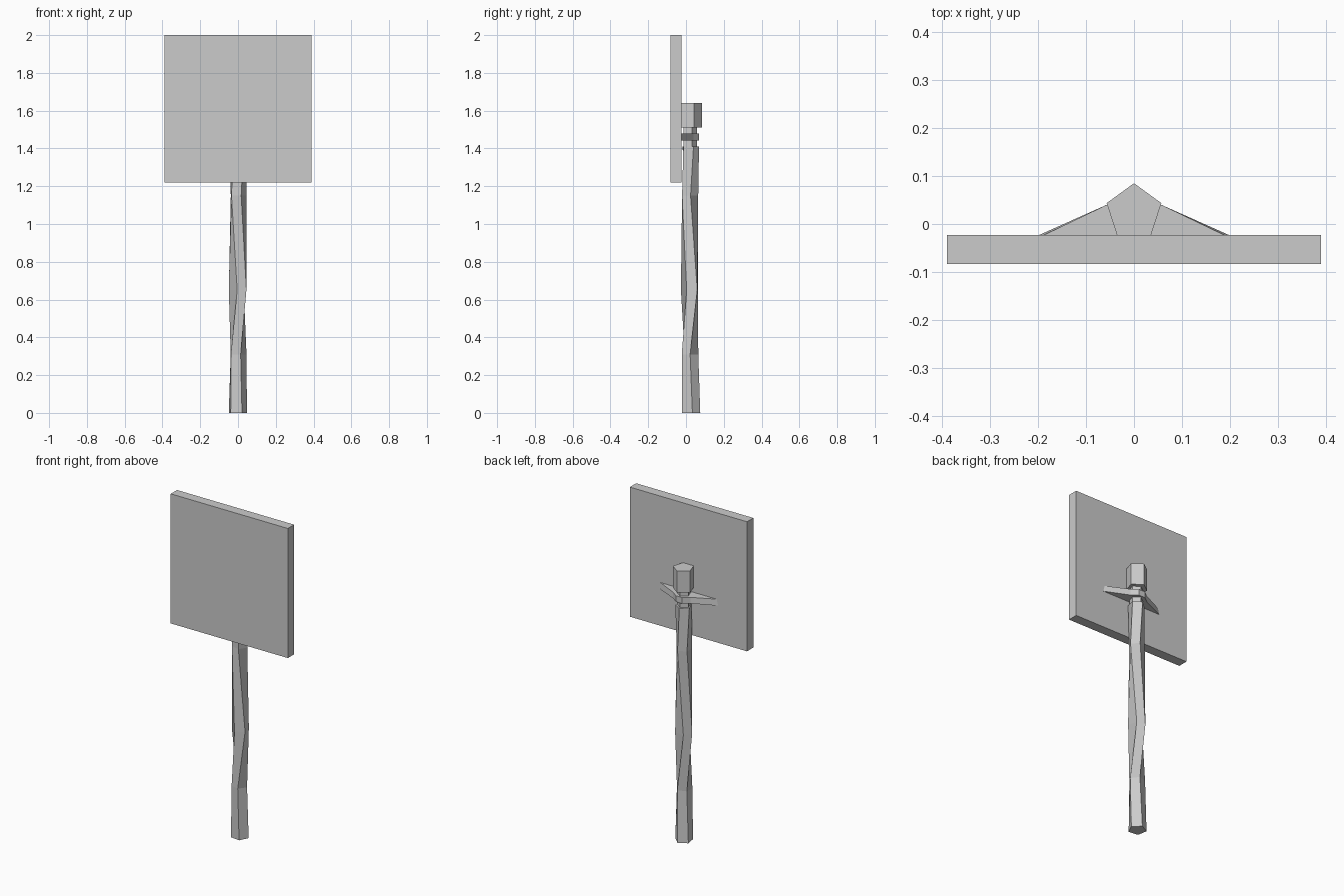
import bpy, bmesh
from math import radians, cos, sin

if "Cube" in bpy.data.objects:
    bpy.data.objects.remove(bpy.data.objects["Cube"])


def loft(name, rings):
    """Skin a stack of equal-sided rings and cap both ends."""
    bm = bmesh.new()
    loops = [[bm.verts.new(p) for p in ring] for ring in rings]
    n = len(loops[0])
    for lo, hi in zip(loops, loops[1:]):
        for i in range(n):
            j = (i + 1) % n
            bm.faces.new((lo[i], lo[j], hi[j], hi[i]))
    bm.faces.new(loops[0][::-1])
    bm.faces.new(loops[-1])
    bmesh.ops.recalc_face_normals(bm, faces=bm.faces)
    mesh = bpy.data.meshes.new(name)
    bm.to_mesh(mesh)
    bm.free()
    obj = bpy.data.objects.new(name, mesh)
    bpy.context.collection.objects.link(obj)
    return obj


def pentagon(z, r, twist=0, cx=0, cy=0.025):
    """Five-sided ring with one corner pointing back (+y)."""
    angles = [radians(90 + twist + 72 * i) for i in range(5)]
    return [(cx + r * cos(a), cy + r * sin(a), z) for a in angles]


# Square sign board
def board_ring(z):
    return [(-0.39, -0.083, z), (0.39, -0.083, z), (0.39, -0.023, z), (-0.39, -0.023, z)]


loft("sign_board", [board_ring(1.22), board_ring(2.0)])

# Rough-hewn twisting post
loft("post", [
    pentagon(0.0, 0.051, -8, -0.003),
    pentagon(0.31, 0.046, -17, -0.001, 0.021),
    pentagon(0.65, 0.049, 32, -0.001, 0.022),
    pentagon(1.15, 0.045, -14, 0, 0.021),
    pentagon(1.41, 0.047, 4, 0, 0.022),
])

# Narrow notch where the strap is tied, and the head above it
loft("post_neck", [pentagon(1.40, 0.039, 0, 0, 0.019), pentagon(1.52, 0.039, 0, 0, 0.019)])
loft("post_head", [pentagon(z, 0.060) for z in (1.51, 1.64)])


# Strap wrapped round the neck, with both ends running to the board
def strap_ring(z, tip):
    half = [(tip, -0.023), (0.057, 0.040), (0.02, 0.068)]
    return [(x, y, z) for x, y in half] + [(-x, y, z) for x, y in reversed(half)]


loft("strap", [strap_ring(1.443, 0.198), strap_ring(1.48, 0.188)])
